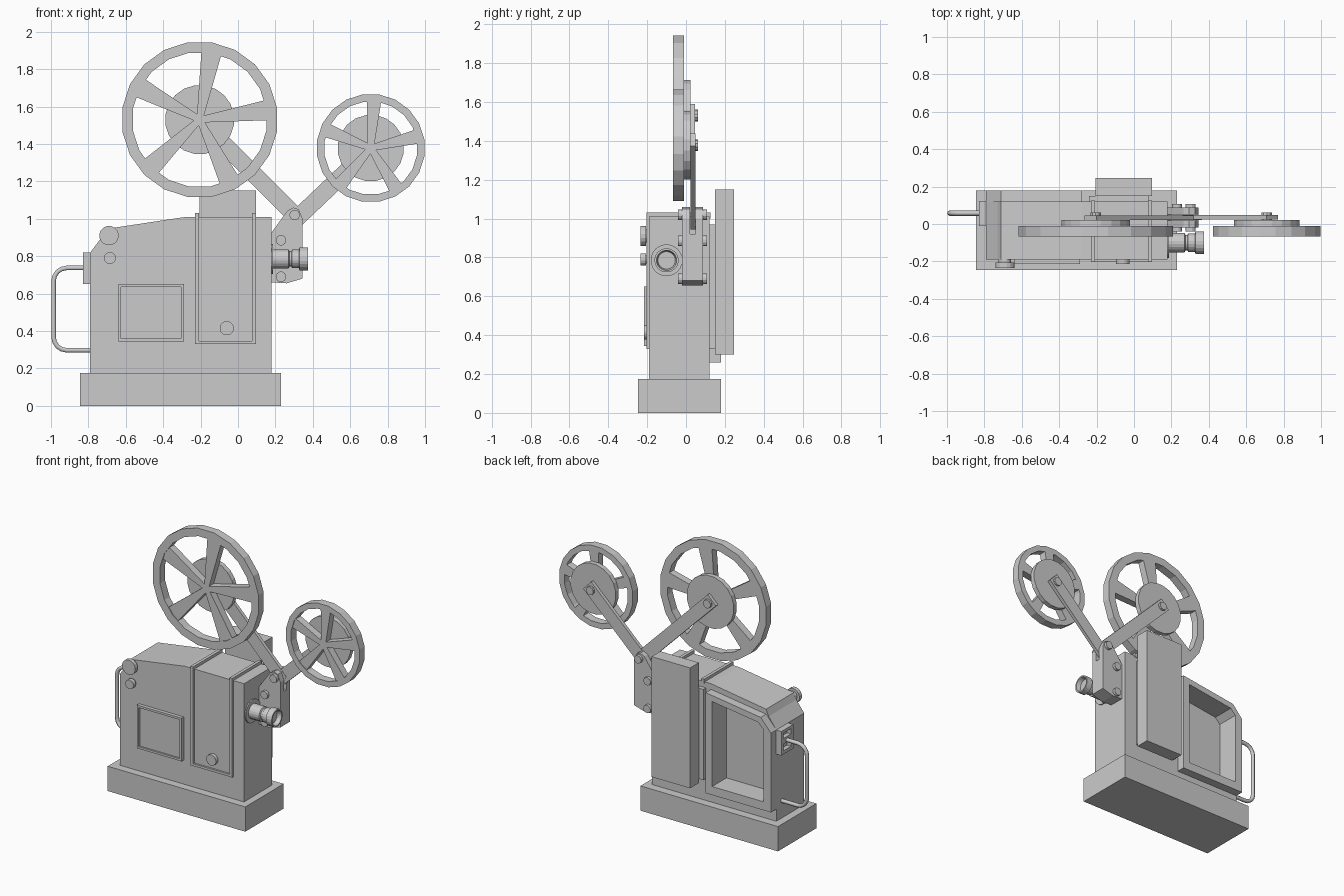
import bpy, bmesh, math
from mathutils import Vector, Matrix

if "Cube" in bpy.data.objects:
    bpy.data.objects.remove(bpy.data.objects["Cube"])


def finish(name, bm):
    bmesh.ops.remove_doubles(bm, verts=bm.verts, dist=1e-5)
    bmesh.ops.recalc_face_normals(bm, faces=bm.faces)
    me = bpy.data.meshes.new(name)
    bm.to_mesh(me)
    bm.free()
    ob = bpy.data.objects.new(name, me)
    bpy.context.collection.objects.link(ob)
    return ob


def prism(name, pts, y0, y1):
    """Extrude an (x, z) outline from y0 to y1."""
    bm = bmesh.new()
    f = bm.faces.new([bm.verts.new((x, y0, z)) for x, z in pts])
    r = bmesh.ops.extrude_face_region(bm, geom=[f])
    vs = [v for v in r["geom"] if isinstance(v, bmesh.types.BMVert)]
    bmesh.ops.translate(bm, verts=vs, vec=(0, y1 - y0, 0))
    return finish(name, bm)


def box(name, x0, x1, y0, y1, z0, z1):
    return prism(name, [(x0, z0), (x1, z0), (x1, z1), (x0, z1)], y0, y1)


def lathe(name, prof, loc, axis="Y", n=16):
    """Revolve a closed (radius, axial) profile about the Y or X axis."""
    bm = bmesh.new()
    rings = []
    for i in range(n):
        a = 2 * math.pi * (i + 0.5) / n
        c, s = math.cos(a), math.sin(a)
        ring = []
        for r, t in prof:
            p = (r * c, t, r * s) if axis == "Y" else (t, r * c, r * s)
            ring.append(bm.verts.new(Vector(p) + Vector(loc)))
        rings.append(ring)
    m = len(prof)
    for i in range(n):
        a, b = rings[i], rings[(i + 1) % n]
        for j in range(m):
            k = (j + 1) % m
            if prof[j][0] == 0 and prof[k][0] == 0:
                continue
            bm.faces.new((a[j], a[k], b[k], b[j]))
    return finish(name, bm)


def disc(name, x, z, r, y0, y1, n=16):
    return lathe(name, [(0, y0), (r, y0), (r, y1), (0, y1)], (x, 0, z), n=n)


def cut(ob, cutter):
    m = ob.modifiers.new("cut", "BOOLEAN")
    m.operation, m.solver, m.object = "DIFFERENCE", "EXACT", cutter
    bpy.context.view_layer.objects.active = ob
    bpy.ops.object.modifier_apply(modifier=m.name)


def drop(ob):
    bpy.data.objects.remove(ob, do_unlink=True)


# Base and main housing
box("base", -0.845, 0.23, -0.247, 0.18, 0, 0.175)
body = prism("body", [(-0.79, 0.175), (0.18, 0.175), (0.18, 1.01), (-0.28, 1.01),
                      (-0.71, 0.945), (-0.73, 0.9), (-0.79, 0.82)], -0.19, 0.12)

# Rear compartment frame with a deep recess
frame = prism("rear_frame", [(-0.79, 0.26), (-0.28, 0.26), (-0.28, 0.97),
                             (-0.71, 0.91), (-0.79, 0.82)], 0.12, 0.18)
hole = prism("recess_cutter", [(-0.73, 0.32), (-0.33, 0.32), (-0.33, 0.92),
                               (-0.69, 0.87), (-0.73, 0.83)], 0.02, 0.3)
hole.hide_render = True
cut(body, hole)
cut(frame, hole)
drop(hole)

# Rear tower and its mounting plate
box("tower_mount", -0.24, 0.08, 0.12, 0.15, 0.33, 0.97)
box("rear_tower", -0.205, 0.095, 0.15, 0.247, 0.30, 1.15)

# Raised trim around the film door, running over the top
for side, x in (("left", -0.23), ("right", 0.075)):
    box("door_trim_" + side, x, x + 0.022, -0.203, -0.18, 0.33, 1.03)
    box("top_trim_" + side, x, x + 0.022, -0.18, 0.125, 1.0, 1.03)
box("door_trim_bottom", -0.208, 0.075, -0.203, -0.18, 0.33, 0.347)

# Side window panel with a shallow sunken face
panel = box("side_panel", -0.64, -0.29, -0.215, -0.185, 0.345, 0.65)
c = box("panel_cutter", -0.625, -0.305, -0.3, -0.203, 0.36, 0.635)
cut(panel, c)
drop(c)

# Control knobs on short necks
for name, x, z, r, y in (("large_knob", -0.69, 0.91, 0.052, -0.235),
                         ("small_knob", -0.685, 0.79, 0.032, -0.235),
                         ("door_knob", -0.06, 0.415, 0.038, -0.215)):
    q = y + 0.028
    lathe(name, [(0, y), (r, y), (r, q), (r * 0.65, q), (r * 0.65, -0.185), (0, -0.185)],
          (x, 0, z))

# Socket block and carrying handle on the left end
socket = box("handle_socket", -0.83, -0.785, -0.012, 0.122, 0.65, 0.82)
for z0, z1 in ((0.675, 0.722), (0.762, 0.80)):
    c = box("slot_cutter", -0.9, -0.80, 0.015, 0.095, z0, z1)
    cut(socket, c)
    drop(c)
cu = bpy.data.curves.new("handle", "CURVE")
cu.dimensions = "3D"
cu.bevel_depth = 0.014
cu.bevel_resolution = 1
cu.use_fill_caps = True
path = [(-0.78, 0.297)]
for cx, cz, a0 in ((-0.916, 0.367, 270), (-0.916, 0.667, 180)):
    for i in range(5):
        a = math.radians(a0 - i * 22.5)
        path.append((cx + 0.07 * math.cos(a), cz + 0.07 * math.sin(a)))
path.append((-0.79, 0.737))
sp = cu.splines.new("POLY")
sp.points.add(len(path) - 1)
for p, (x, z) in zip(sp.points, path):
    p.co = (x, 0.058, z, 1)
bpy.context.collection.objects.link(bpy.data.objects.new("handle", cu))

# Lens barrel with flange and hollow front ring
lathe("lens", [(0, 0.175), (0.082, 0.175), (0.082, 0.188), (0.052, 0.188), (0.052, 0.27),
               (0.042, 0.275), (0.042, 0.285), (0.05, 0.29), (0.05, 0.325), (0.062, 0.33),
               (0.062, 0.375), (0.052, 0.375), (0.045, 0.345), (0, 0.345)],
      (0, -0.1, 0.785), axis="X", n=20)

# Arm bracket: two cheek plates, a spacer and bolts on both sides
cheek = [(0.175, 0.66), (0.26, 0.655), (0.345, 0.68), (0.345, 1.0), (0.325, 1.05),
         (0.295, 1.06), (0.265, 1.045), (0.175, 0.92)]
prism("bracket_front_plate", cheek, -0.02, 0.02)
prism("bracket_back_plate", cheek, 0.05, 0.088)
prism("bracket_spacer", [(0.175, 0.66), (0.26, 0.655), (0.345, 0.68), (0.345, 0.92),
                         (0.175, 0.92)], 0.02, 0.05)
for i, (x, z) in enumerate(((0.23, 0.69), (0.23, 0.885), (0.303, 1.02))):
    disc(f"bolt_front_{i}", x, z, 0.028, -0.04, -0.015, 12)
    disc(f"bolt_back_{i}", x, z, 0.028, 0.083, 0.108, 12)


def arm(name, p, q, w, y0, y1):
    p, q = Vector(p), Vector(q)
    d = (q - p).normalized()
    n = Vector((-d.y, d.x)) * w / 2
    p, q = p - d * 0.04, q + d * 0.04
    prism(name, [p - n, q - n, q + n, p + n], y0, y1)


def reel(name, x, z, r_out, r_in, hub, start, n=20):
    # rim
    lathe(name + "_rim", [(r_in, -0.068), (r_out, -0.068), (r_out, -0.01), (r_in, -0.01)],
          (x, 0, z), n=n)
    # five spokes widening towards the rim
    w = r_out * 0.135
    re = (r_in + r_out) / 2 - 0.005
    for k in range(5):
        a = math.radians(start + 72 * k)
        rot = Matrix.Rotation(a, 2)
        pts = [rot @ Vector(v) for v in ((0, -0.016), (re, -w), (re, w), (0, 0.016))]
        prism(f"{name}_spoke_{k}", [(x + v.x, z + v.y) for v in pts], -0.062, -0.01)
    # hub and axle
    disc(name + "_hub", x, z, hub, -0.012, 0.022, n)
    disc(name + "_axle", x, z, 0.03, 0.02, 0.062, 10)


# Arms and reels
arm("large_arm", (0.303, 1.02), (-0.205, 1.53), 0.09, 0.022, 0.046)
arm("small_arm", (0.318, 1.005), (0.71, 1.378), 0.09, 0.024, 0.048)
reel("large_reel", -0.205, 1.53, 0.418, 0.362, 0.185, 8)
reel("small_reel", 0.71, 1.378, 0.29, 0.25, 0.178, 14)
